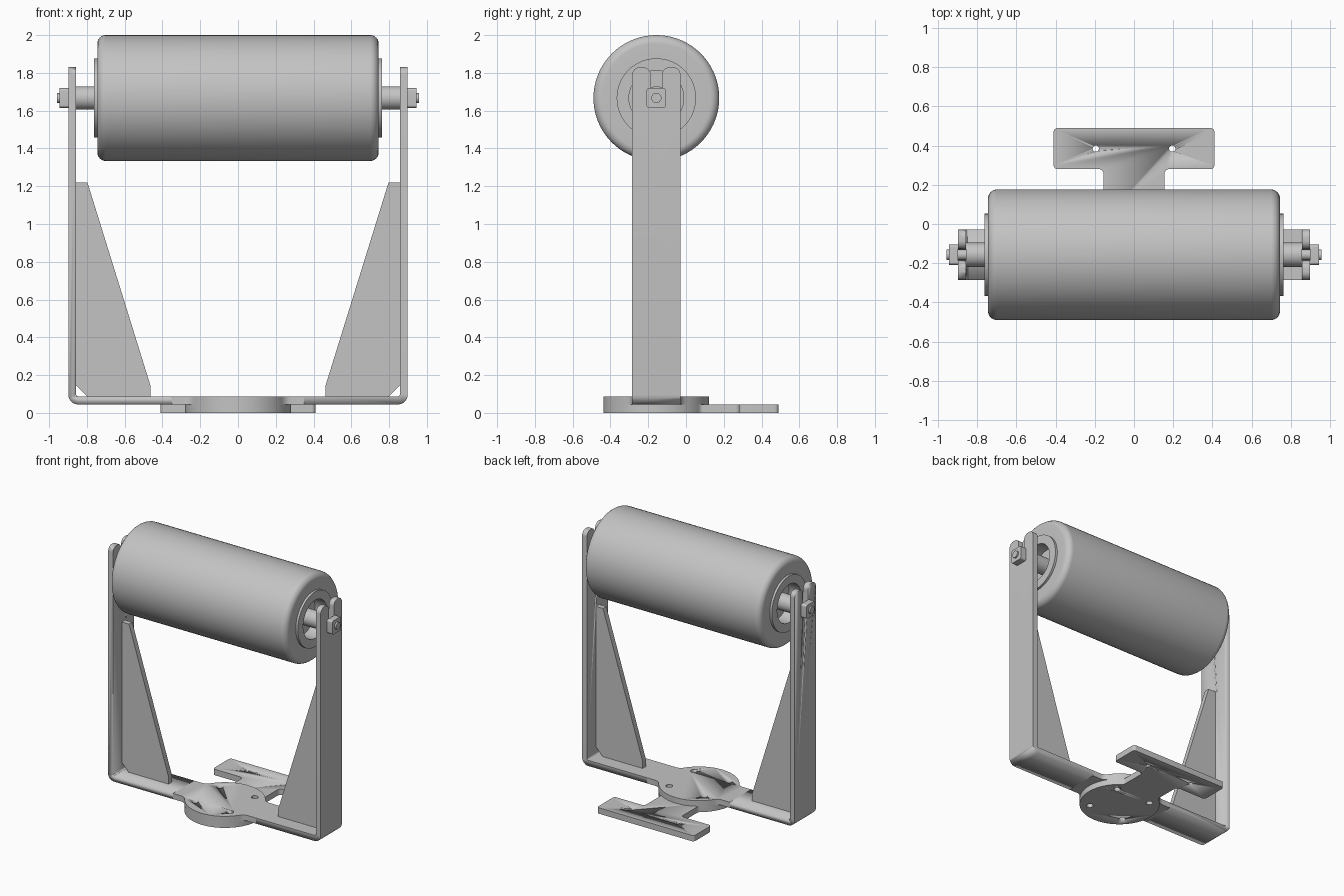
import bpy, bmesh, math
from mathutils import Vector

cube = bpy.data.objects.get("Cube")
if cube:
    bpy.data.objects.remove(cube)

grey = bpy.data.materials.new("plain grey")
grey.use_nodes = True
COLOUR = (0.55, 0.55, 0.55, 1)
grey.diffuse_color = COLOUR
grey.node_tree.nodes["Principled BSDF"].inputs["Base Color"].default_value = COLOUR

CY = -0.157      # depth of the roller axis
AXIS_Z = 1.667   # height of the roller axis
HALF = 0.128     # half width of the bracket strip
DISC = 0.28      # radius of the swivel discs
SIDES = ((1, "left"), (-1, "right"))


def finish(name, bm, angle=30):
    bmesh.ops.recalc_face_normals(bm, faces=bm.faces)
    mesh = bpy.data.meshes.new(name)
    bm.to_mesh(mesh)
    bm.free()
    mesh.materials.append(grey)
    mesh.shade_smooth()
    mesh.set_sharp_from_angle(angle=math.radians(angle))
    obj = bpy.data.objects.new(name, mesh)
    bpy.context.collection.objects.link(obj)
    obj.location.y = CY
    return obj


def rounded(points, steps=6):
    """Outline from (u, v, corner radius) points."""
    out = []
    for i, (u, v, r) in enumerate(points):
        p = Vector((u, v))
        if r == 0:
            out.append(p)
            continue
        a = (Vector(points[i - 1][:2]) - p).normalized()
        b = (Vector(points[(i + 1) % len(points)][:2]) - p).normalized()
        half = a.angle(b) / 2
        centre = p + (a + b).normalized() * r / math.sin(half)
        t = r / math.tan(half)
        start, end = p + a * t - centre, p + b * t - centre
        for k in range(steps + 1):
            f = k / steps
            out.append(centre + start.lerp(end, f).normalized() * r
                       if half > 0.1 else p)
    return out


def prism(name, outline, axis, lo, hi):
    """Extrude a flat outline along an axis."""
    place = {"x": lambda u, v, w: (w, u, v),
             "y": lambda u, v, w: (u, w, v),
             "z": lambda u, v, w: (u, v, w)}[axis]
    bm = bmesh.new()
    rings = [[bm.verts.new(place(p[0], p[1], w)) for p in outline] for w in (lo, hi)]
    n = len(outline)
    for ring in rings:
        bm.faces.new(ring)
    for i in range(n):
        j = (i + 1) % n
        bm.faces.new((rings[0][i], rings[0][j], rings[1][j], rings[1][i]))
    return finish(name, bm)


def circle(u, v, r, n=24):
    return [(u + r * math.cos(math.tau * k / n), v + r * math.sin(math.tau * k / n))
            for k in range(n)]


def combine(obj, tool, operation):
    mod = obj.modifiers.new("cut", "BOOLEAN")
    mod.operation, mod.object, mod.solver = operation, tool, "EXACT"
    bpy.context.view_layer.objects.active = obj
    bpy.ops.object.modifier_apply(modifier=mod.name)
    bpy.data.objects.remove(tool)


def drill(obj, holes):
    for x, y, r in holes:
        combine(obj, prism("drill", circle(x, y, r), "z", -0.1, 0.2), "DIFFERENCE")


def arc(r, start, end, n):
    return [(r * math.cos(start + (end - start) * k / n),
             r * math.sin(start + (end - start) * k / n)) for k in range(n + 1)]


def fillet(h, f, steps=6):
    """Blend from a strip edge at height h onto the disc, and the joint angle."""
    cx, cy = math.sqrt((DISC + f) ** 2 - (h + f) ** 2), h + f
    joint = math.atan2(cy, cx)
    pts = [(cx + x, cy + y) for x, y in
           arc(f, 1.5 * math.pi, joint + math.pi, steps)]
    return pts, joint


# Roller, turned about its axis, with a raised ring and a bore at each end
end = rounded([(0.66, 0, 0), (0.66, 0.145, 0), (0.762, 0.145, 0), (0.762, 0.21, 0),
               (0.745, 0.21, 0), (0.745, 0.333, 0.045), (0, 0.333, 0)])
end = end[:-1]
profile = [tuple(p) for p in end] + [(-p[0], p[1]) for p in reversed(end)]
bm = bmesh.new()
verts = [bm.verts.new((x, 0, r)) for x, r in profile]
edges = [bm.edges.new(pair) for pair in zip(verts, verts[1:])]
bmesh.ops.spin(bm, geom=verts + edges, cent=(0, 0, 0), axis=(1, 0, 0),
               angle=math.tau, steps=72, use_merge=True)
bmesh.ops.remove_doubles(bm, verts=bm.verts, dist=1e-5)
roller = finish("roller", bm)
roller.location.z = AXIS_Z

# Side arm outline with a slot that is open at the top
TOP, SLOT = 1.83, 0.03
arm_outline = rounded([(-HALF, -0.1, 0), (HALF, -0.1, 0), (HALF, TOP, 0.04),
                       (SLOT, TOP, 0.04), (SLOT, AXIS_Z - SLOT, 0.028),
                       (-SLOT, AXIS_Z - SLOT, 0.028), (-SLOT, TOP, 0.04),
                       (-HALF, TOP, 0.04)])

for s, side in SIDES:
    def flip(points):
        return [(s * p[0], p[1]) for p in points]

    # Bent bracket strip, trimmed to the slotted outline
    bend = rounded([(0.35, 0.045, 0), (0.898, 0.045, 0.05), (0.898, 1.9, 0),
                    (0.858, 1.9, 0), (0.858, 0.088, 0.012), (0.35, 0.088, 0)])
    arm = prism(side + "_bracket_arm", flip(bend), "y", -0.2, 0.2)
    combine(arm, prism("trim", arm_outline, "x", -1, 1), "INTERSECT")

    # Gusset with a clipped inner corner
    gusset = [(0.858, 1.22), (0.797, 1.22), (0.462, 0.14), (0.462, 0.088),
              (0.8, 0.088), (0.858, 0.148)]
    prism(side + "_gusset", flip(gusset), "y", -0.02, 0.02)

    # Shaft shoulder, stud and nut
    prism(side + "_shaft", circle(0, AXIS_Z, 0.062, 32), "x", s * 0.65, s * 0.858)
    prism(side + "_stud", circle(0, AXIS_Z, 0.027), "x", s * 0.85, s * 0.957)
    a = 0.052
    nut = rounded([(-a, AXIS_Z - a, 0.014), (a, AXIS_Z - a, 0.014),
                   (a, AXIS_Z + a, 0.014), (-a, AXIS_Z + a, 0.014)])
    prism(side + "_nut", nut, "x", s * 0.898, s * 0.945)

bolts = [(x, y, 0.024) for x in (-0.148, 0.148) for y in (-0.148, 0.148)]

# Upper disc, blended into the bracket strip
blend, joint = fillet(HALF, 0.06)
quarter = [(0.35, HALF)] + blend + arc(DISC, joint, math.pi / 2, 14)[1:]
upper = quarter + [(-x, y) for x, y in reversed(quarter[:-1])]
upper_plate = prism("bracket_disc", upper + [(-x, -y) for x, y in upper],
                    "z", 0.045, 0.088)
drill(upper_plate, bolts)

# Lower disc with a neck and crossbar behind it
blend, joint = fillet(0.155, 0.03)
half = arc(DISC, -math.pi / 2, math.pi / 2 - joint, 36)
half += [(y, x) for x, y in reversed(blend)][1:]
neck, back = 0.28 - CY, 0.49 - CY
bar = rounded([(0.155, 0.3, 0), (0.155, neck, 0.025), (0.41, neck, 0.02),
               (0.41, back, 0.02), (0, back, 0)])
half += [tuple(p) for p in bar[1:-1]]
base = prism("base_plate", half + [(-x, y) for x, y in reversed(half[1:])],
             "z", 0, 0.045)
drill(base, bolts + [(x, 0.385 - CY, 0.016) for x in (-0.195, 0.195)])
